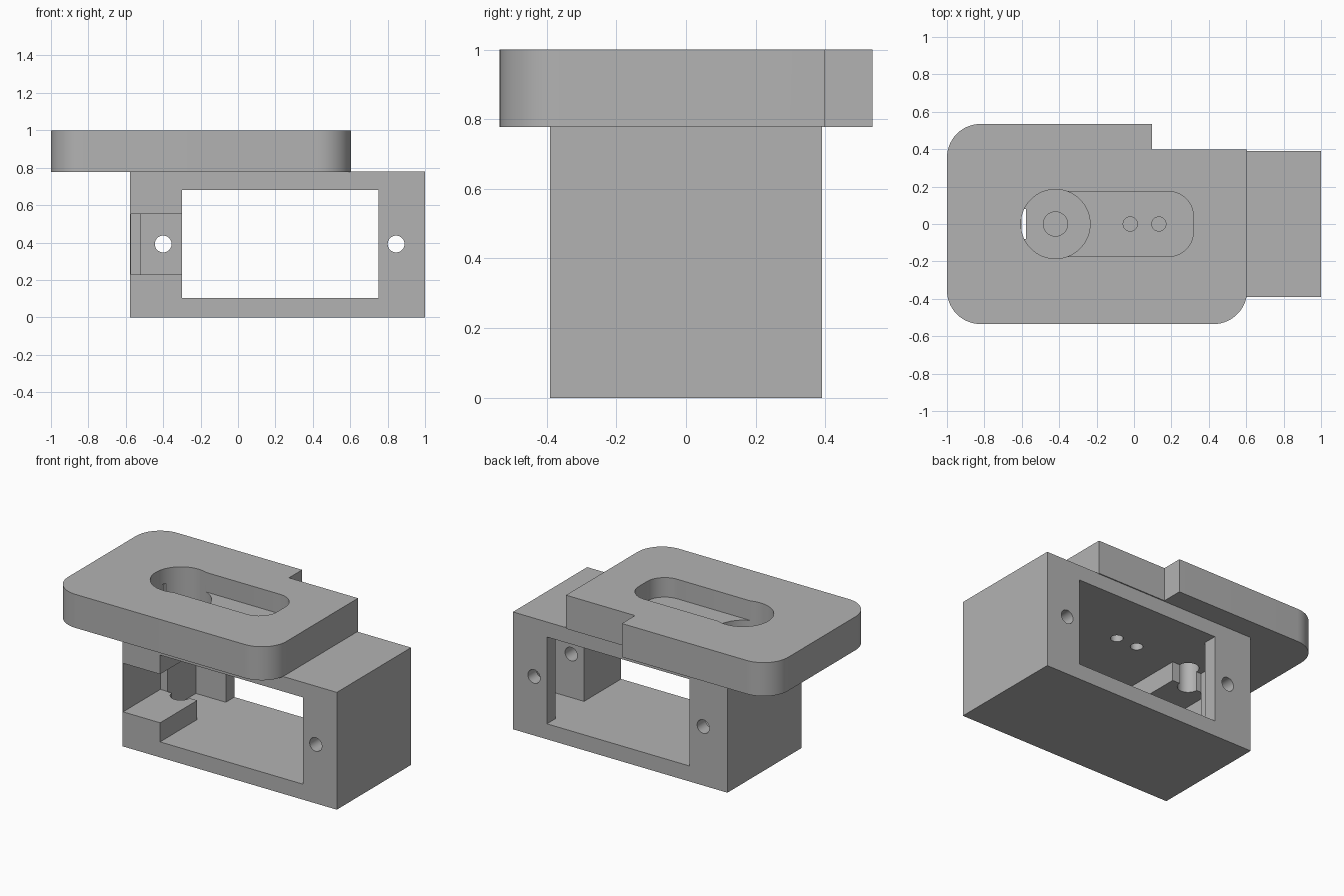
import bpy, bmesh, math

cube = bpy.data.objects.get("Cube")
if cube:
    bpy.data.objects.remove(cube, do_unlink=True)

grey = bpy.data.materials.new("plain grey")
grey.use_nodes = True
colour = (0.45, 0.45, 0.45, 1)
grey.diffuse_color = colour
grey.node_tree.nodes["Principled BSDF"].inputs["Base Color"].default_value = colour


def prism(name, outline, low, high):
    """Extrude an xy outline from z = low to z = high."""
    bm = bmesh.new()
    face = bm.faces.new([bm.verts.new((x, y, low)) for x, y in outline])
    new = bmesh.ops.extrude_face_region(bm, geom=[face])["geom"]
    bmesh.ops.translate(bm, vec=(0, 0, high - low),
                        verts=[v for v in new if isinstance(v, bmesh.types.BMVert)])
    bmesh.ops.recalc_face_normals(bm, faces=bm.faces)
    mesh = bpy.data.meshes.new(name)
    bm.to_mesh(mesh)
    bm.free()
    mesh.materials.append(grey)
    obj = bpy.data.objects.new(name, mesh)
    bpy.context.collection.objects.link(obj)
    return obj


def box(name, x0, x1, y0, y1, z0, z1):
    return prism(name, [(x0, y0), (x1, y0), (x1, y1), (x0, y1)], z0, z1)


def circle(x, y, r, n=48):
    return [(x + r * math.cos(math.tau * i / n), y + r * math.sin(math.tau * i / n))
            for i in range(n)]


def rounded(corners, n=14):
    """Outline from (x, y, radius, start angle in degrees), counter-clockwise."""
    points = []
    for x, y, r, start in corners:
        if not r:
            points.append((x, y))
            continue
        a = math.radians(start + 45)
        cx = x - math.copysign(r, math.cos(a))
        cy = y - math.copysign(r, math.sin(a))
        for i in range(n + 1):
            t = math.radians(start + 90 * i / n)
            points.append((cx + r * math.cos(t), cy + r * math.sin(t)))
    return points


def combine(target, tool, operation):
    mod = target.modifiers.new(operation, "BOOLEAN")
    mod.operation, mod.solver, mod.object = operation, "EXACT", tool
    bpy.context.view_layer.update()
    result = bpy.data.meshes.new_from_object(
        target.evaluated_get(bpy.context.evaluated_depsgraph_get()))
    target.modifiers.clear()
    target.data = result
    bpy.data.objects.remove(tool, do_unlink=True)


def cut(target, tool):
    combine(target, tool, "DIFFERENCE")


# Box body joined to the lid plate with its notched back corner
holder = box("holder_body", -0.578, 1, -0.39, 0.39, 0, 0.78)
plate = prism("lid_plate", rounded([
    (-1, -0.535, 0.18, 180), (0.605, -0.535, 0.18, 270), (0.605, 0.397, 0, 0),
    (0.097, 0.397, 0, 0), (0.097, 0.535, 0, 0), (-1, 0.535, 0.18, 90)]), 0.777, 1)
combine(holder, plate, "UNION")

# Main window, inner flange slot and front pocket
cut(holder, box("window", -0.3, 0.75, -1, 1, 0.103, 0.68))
cut(holder, box("flange_slot", -0.52, 0.966, 0, 0.3, 0.103, 0.68))
cut(holder, box("front_pocket", -0.572, -0.2, -1, 0.001, 0.23, 0.553))

# Recess in the lid: shallow rounded slot and deeper round well
cut(holder, prism("lid_slot", rounded([
    (-0.42, -0.173, 0, 0), (0.317, -0.173, 0.13, 270),
    (0.317, 0.173, 0.13, 0), (-0.42, 0.173, 0, 0)]), 0.87, 1.2))
cut(holder, prism("lid_well", circle(-0.42, 0, 0.185, 64), 0.78, 1.2))
cut(holder, box("well_overhang_opening", -0.602, -0.578, -0.08, 0.08, 0.7, 0.9))

# Vertical bores
cut(holder, prism("shaft_bore", circle(-0.42, 0, 0.065), 0.103, 1.2))
for x in (-0.02, 0.133):
    cut(holder, prism("lid_hole", circle(x, 0, 0.038, 32), 0.6, 1.2))

# Screw holes running front to back
for x in (-0.4, 0.845):
    drill = prism("screw_hole", circle(x, 0.392, 0.045, 32), -1, 1)
    for v in drill.data.vertices:
        v.co.y, v.co.z = -v.co.z, v.co.y
    cut(holder, drill)

# Smooth curved walls, keep corners crisp
bpy.ops.object.select_all(action="DESELECT")
holder.select_set(True)
bpy.context.view_layer.objects.active = holder
bpy.ops.object.shade_smooth_by_angle(angle=math.radians(30))
